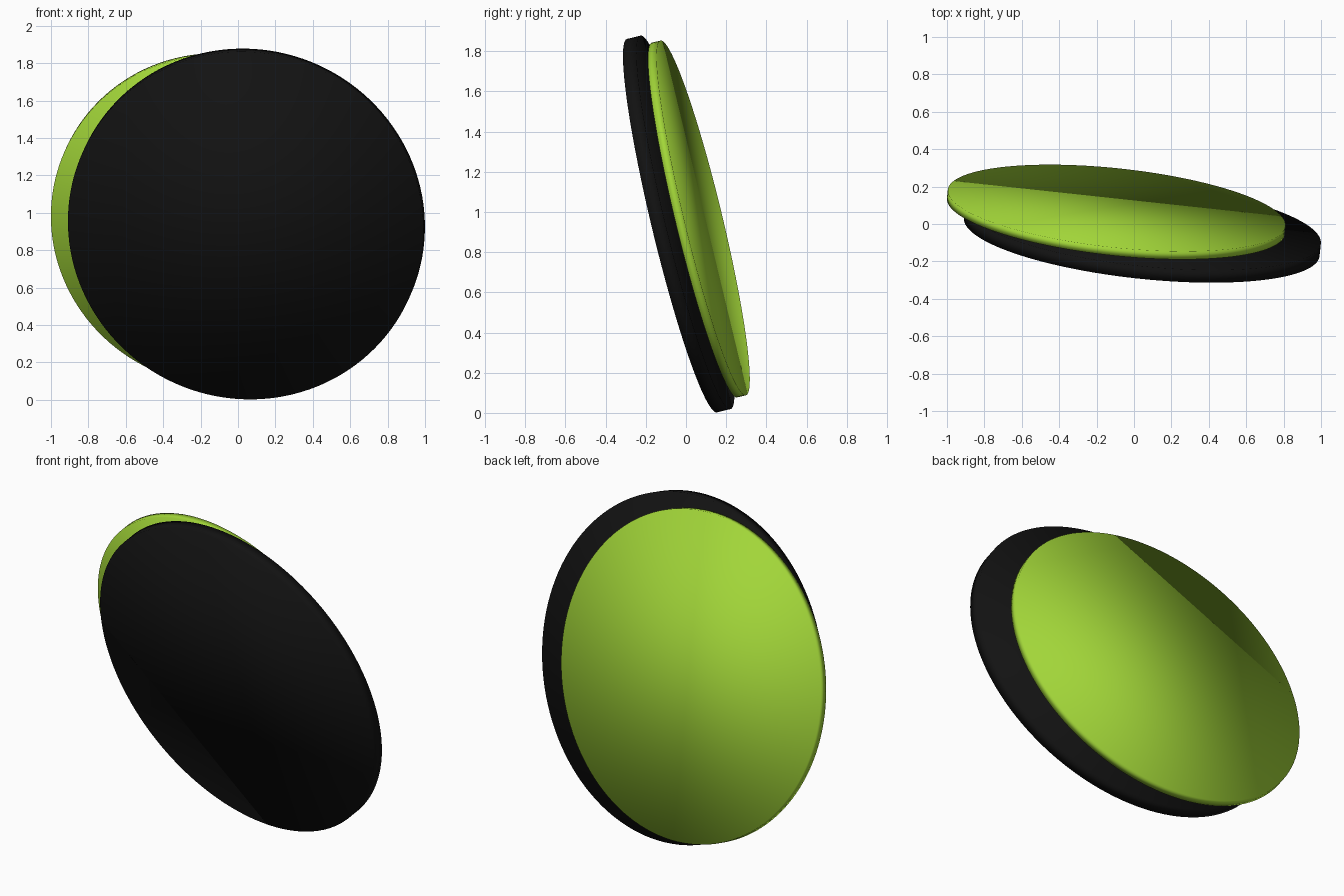
import bpy
from mathutils import Vector

if "Cube" in bpy.data.objects:
    bpy.data.objects.remove(bpy.data.objects["Cube"])

# Shared axis of both tilted discs (points out of the front face)
AXIS = Vector((-0.104, -0.967, -0.233)).normalized()


def material(name, color):
    mat = bpy.data.materials.new(name)
    mat.diffuse_color = color
    mat.use_nodes = True
    mat.node_tree.nodes["Principled BSDF"].inputs["Base Color"].default_value = mat.diffuse_color
    return mat


def disc(name, center, radius, thickness, mat):
    bpy.ops.mesh.primitive_cylinder_add(vertices=128, radius=radius,
                                        depth=thickness, end_fill_type='NGON')
    ob = bpy.context.object
    ob.name = name
    ob.location = center
    ob.rotation_euler = AXIS.to_track_quat('Z', 'Y').to_euler()
    # smooth across the rim, giving the soft gradient on the faces
    bpy.ops.object.shade_smooth()
    ob.data.materials.append(mat)
    return ob


# Front black disc and the smaller green disc behind it
disc("front_disc", (0.045, -0.036, 0.94), 0.956, 0.07,
     material("black", (0.006, 0.006, 0.006, 1)))
disc("back_disc", (-0.095, 0.064, 0.965), 0.908, 0.045,
     material("lime_green", (0.36, 0.67, 0.04, 1)))
